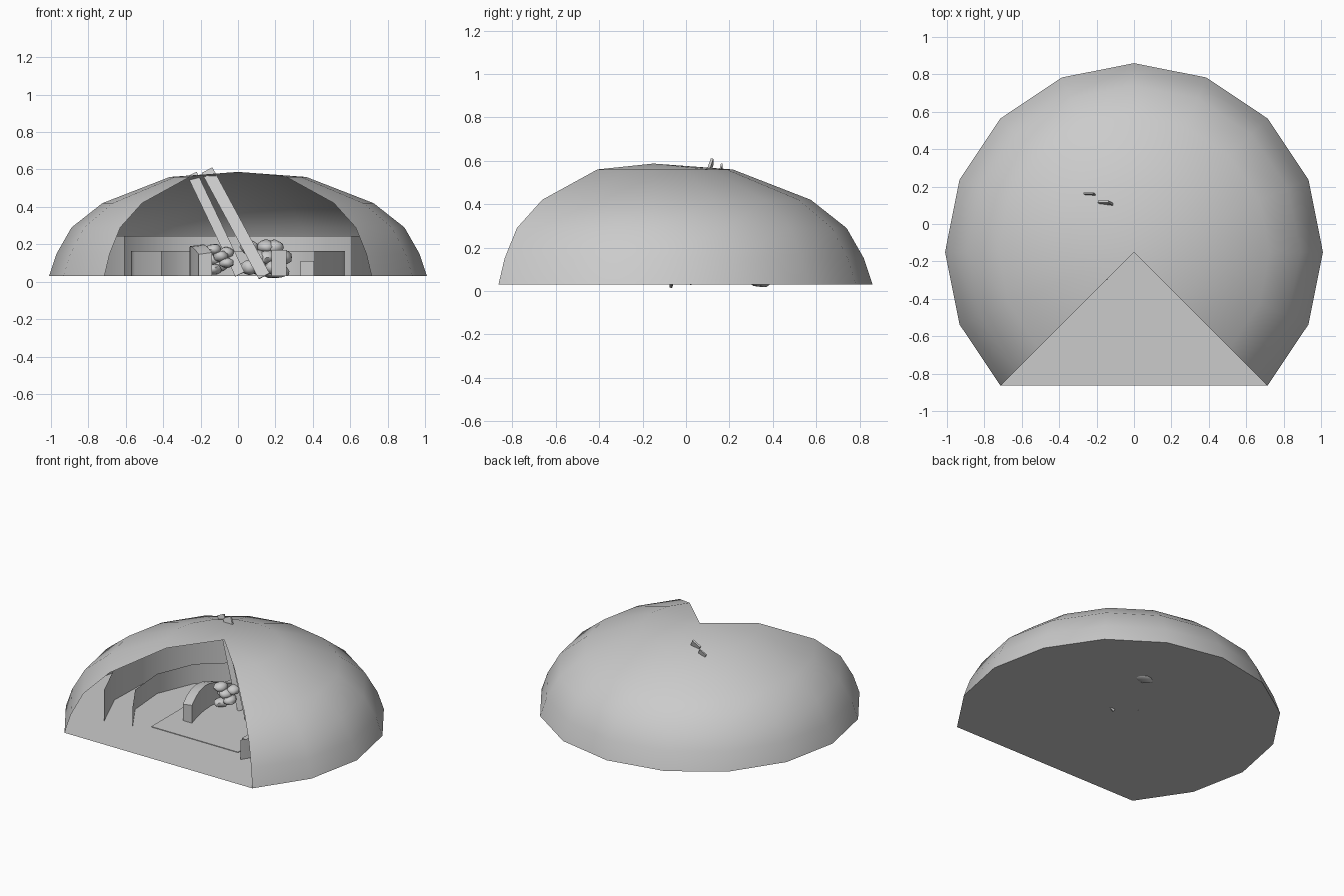
import bpy, bmesh, math, random
from mathutils import Vector, Matrix

if "Cube" in bpy.data.objects:
    bpy.data.objects.remove(bpy.data.objects["Cube"])

random.seed(4)
CY, BASE = -0.15, 0.03          # dome axis and ground level


def mat(name, c):
    m = bpy.data.materials.new(name)
    m.diffuse_color = (c, c, c, 1)
    m.use_nodes = True
    m.node_tree.nodes["Principled BSDF"].inputs["Base Color"].default_value = m.diffuse_color
    return m


GREY = mat("plain grey", 0.6)


def finish(name, bm, smooth=None):
    me = bpy.data.meshes.new(name)
    bm.to_mesh(me)
    bm.free()
    ob = bpy.data.objects.new(name, me)
    bpy.context.collection.objects.link(ob)
    me.materials.append(GREY)
    if smooth:
        bpy.ops.object.select_all(action='DESELECT')
        ob.select_set(True)
        bpy.context.view_layer.objects.active = ob
        bpy.ops.object.shade_smooth_by_angle(angle=math.radians(smooth))
    return ob


def rim(r, z, a0=-45, a1=225, n=12):
    """Points along an arc that is open towards the front."""
    out = []
    for i in range(n + 1):
        a = math.radians(a0 + (a1 - a0) * i / n)
        out.append((r * math.cos(a), CY + r * math.sin(a), z))
    return out


def strip(bm, rings):
    rows = [[bm.verts.new(p) for p in ring] for ring in rings]
    for lo, hi in zip(rows, rows[1:]):
        for i in range(len(lo) - 1):
            bm.faces.new((lo[i], lo[i + 1], hi[i + 1], hi[i]))
    return rows


# dome shell with an open front quarter
bm = bmesh.new()
profile = [(1.01, BASE), (0.97, 0.15), (0.89, 0.29), (0.725, 0.42), (0.365, 0.56)]
rows = strip(bm, [rim(r, z) for r, z in profile])
top = bm.verts.new((0, CY, 0.587))
for a, b in zip(rows[-1], rows[-1][1:]):
    bm.faces.new((a, b, top))
finish("dome_shell", bm, 50)

# flat floor with a straight front edge
bm = bmesh.new()
f = bm.faces.new([bm.verts.new(p) for p in rim(1.01, BASE)])
bmesh.ops.triangulate(bm, faces=[f])
finish("floor", bm)


def box(name, loc, size, rot=None):
    bm = bmesh.new()
    bmesh.ops.create_cube(bm, size=1, matrix=Matrix.LocRotScale(Vector(loc), rot, Vector(size)))
    return finish(name, bm)


# thin floor mat
box("floor_mat", (0.01, -0.14, BASE + 0.002), (0.66, 0.69, 0.004))

# two curved inner walls, the rear one taller
for name, r, h, a in (("outer_wall", 0.75, 0.245, -36), ("inner_wall", 0.58, 0.165, -45)):
    bm = bmesh.new()
    strip(bm, [rim(r, z, a, 180 - a, 10) for z in (BASE, h)])
    finish(name, bm, 40)


# leaning planks that pierce the roof
def plank(name, a, b, width, thick):
    a, b = Vector(a), Vector(b)
    d = (b - a).normalized()
    side = Vector((d.z, 0, -d.x)).normalized()
    up = d.cross(side)
    m = Matrix((side, up, d)).transposed().to_quaternion()
    box(name, (a + b) / 2, (width, thick, (b - a).length), m)


plank("long_plank", (0.14, -0.07, 0.03), (-0.165, 0.12, 0.595), 0.065, 0.012)
plank("short_plank", (0.01, 0.02, 0.04), (-0.245, 0.165, 0.575), 0.055, 0.008)

# curved broken slab on the left
bm = bmesh.new()
rings = []
for i in range(9):
    t = i / 8
    x, y = -0.21 - 0.05 * math.sin(math.pi * t), -0.3 + 0.55 * t
    h = 0.11 + 0.08 * math.sin(math.pi * min(1, t + 0.15))
    rings.append([(x, y, BASE), (x, y, h), (x + 0.07, y, h + 0.01), (x + 0.07, y, BASE), (x, y, BASE)])
strip(bm, rings)
bmesh.ops.remove_doubles(bm, verts=bm.verts, dist=0.0005)
bmesh.ops.holes_fill(bm, edges=bm.edges, sides=4)
bmesh.ops.recalc_face_normals(bm, faces=bm.faces)
finish("broken_slab", bm, 40)


# rounded rubble
def rock(name, loc, size):
    bm = bmesh.new()
    bmesh.ops.create_icosphere(bm, subdivisions=2, radius=1)
    for v in bm.verts:
        v.co *= random.uniform(0.88, 1.08)
        v.co = Vector(loc) + Vector(c * s for c, s in zip(v.co, size))
    finish(name, bm, 50)


for i in range(7):
    rock("left_rubble_%d" % i, (-0.13 + 0.035 * (i % 3), 0.0 + 0.04 * (i % 2), 0.065 + 0.018 * i),
         (0.042, 0.05, 0.03))
for i in range(9):
    rock("right_rubble_%d" % i, (0.06 + 0.045 * (i % 5), 0.2 + 0.04 * (i % 3), 0.075 + 0.055 * (i % 3)),
         (0.05, 0.06, 0.04))
rock("low_rock", (0.2, 0.34, 0.055), (0.08, 0.06, 0.04))

# loose blocks
box("side_block", (0.37, -0.40, 0.07), (0.07, 0.07, 0.08))
box("rear_block", (0.22, 0.05, 0.10), (0.08, 0.06, 0.14))
